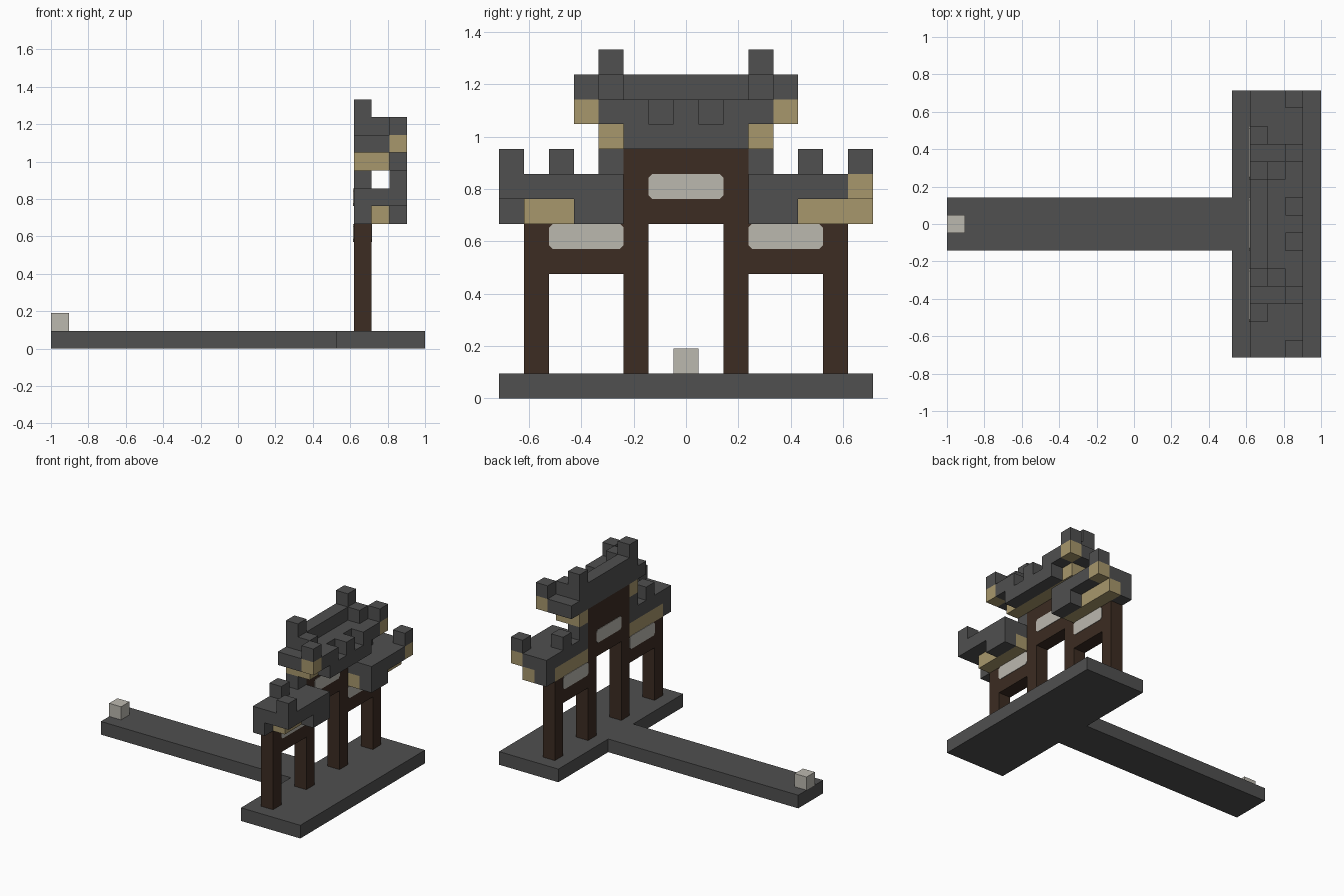
import bpy

cube = bpy.data.objects.get("Cube")
if cube:
    bpy.data.objects.remove(cube, do_unlink=True)

U = 2 / 21  # edge length of one block


def material(name, rgb):
    m = bpy.data.materials.new(name)
    m.use_nodes = True
    m.diffuse_color = (*rgb, 1)
    bsdf = m.node_tree.nodes["Principled BSDF"]
    bsdf.inputs["Base Color"].default_value = (*rgb, 1)
    bsdf.inputs["Roughness"].default_value = 0.9
    return m


STONE = material("dark_stone", (0.08, 0.08, 0.08))
TAN = material("tan_wood", (0.39, 0.31, 0.15))
BROWN = material("dark_wood", (0.045, 0.025, 0.016))
PALE = material("pale_stone", (0.50, 0.48, 0.43))


def add_mesh(name, verts, faces, mat):
    mesh = bpy.data.meshes.new(name)
    mesh.from_pydata(verts, [], faces)
    mesh.materials.append(mat)
    obj = bpy.data.objects.new(name, mesh)
    bpy.context.collection.objects.link(obj)
    return obj


def prism(name, outline, x0, x1, mat):
    """Extrude a counter-clockwise (y, z) outline along x."""
    n = len(outline)
    verts = [(x, y, z) for x in (x0, x1) for y, z in outline]
    faces = [tuple(reversed(range(n))), tuple(range(n, 2 * n))]
    faces += [(i, (i + 1) % n, n + (i + 1) % n, n + i) for i in range(n)]
    return add_mesh(name, verts, faces, mat)


def block(name, mat, x, y, z):
    """Box over inclusive block ranges; a single number means one block."""
    (xa, xb), (ya, yb), (za, zb) = [r if isinstance(r, tuple) else (r, r) for r in (x, y, z)]
    y0, y1 = (ya - 7.5) * U, (yb - 6.5) * U
    z0, z1 = za * U, (zb + 1) * U
    return prism(name, [(y0, z0), (y1, z0), (y1, z1), (y0, z1)],
                 (xa - 10.5) * U, (xb - 9.5) * U, mat)


def pair(name, mat, x, y, z):
    """The same box on both ends of the gate."""
    a, b = y if isinstance(y, tuple) else (y, y)
    block(name + "_right", mat, x, (a, b), z)
    block(name + "_left", mat, x, (14 - b, 14 - a), z)


def panel(name, y, z):
    """Pale plates with clipped corners on both faces of the frame."""
    y0, y1 = (y[0] - 7.5) * U, (y[1] - 6.5) * U
    z0, z1, c = z * U, (z + 1) * U, 0.014
    outline = [(y0 + c, z0), (y1 - c, z0), (y1, z0 + c), (y1, z1 - c),
               (y1 - c, z1), (y0 + c, z1), (y0, z1 - c), (y0, z0 + c)]
    for side, x in (("back", 6.5 * U), ("front", 7.5 * U)):
        prism(name + "_" + side, outline, x - 0.003, x + 0.003, PALE)


# Ground slab, path and marker
block("ground_slab", STONE, (16, 20), (0, 14), 0)
block("path", STONE, (0, 15), (6, 8), 0)
block("path_marker", PALE, 0, 7, 1)

# Timber frame
pair("outer_post", BROWN, 17, 1, (1, 6))
pair("inner_post", BROWN, 17, 5, (1, 10))
pair("side_beam", BROWN, 17, (2, 4), (5, 6))
block("centre_beam", BROWN, 17, (6, 8), (7, 10))
panel("side_panel_right", (2, 4), 6)
panel("side_panel_left", (10, 12), 6)
panel("centre_panel", (6, 8), 8)

# Lower roofs
pair("lower_roof", STONE, (17, 18), (0, 4), 8)
pair("lower_roof_edge", STONE, 19, (1, 4), 8)
pair("lower_eave", STONE, 19, (3, 4), 7)
pair("lower_roof_end", STONE, 17, 0, 7)
pair("lower_trim", TAN, (17, 18), (1, 4), 7)
pair("lower_corner_tip", STONE, 19, 0, 9)
pair("lower_ridge_knob", STONE, 17, 2, 9)
pair("lower_ridge_step", STONE, 17, 4, 9)
block("lower_corner_right", STONE, 19, 0, 8)
block("lower_corner_left", TAN, 19, 14, 8)
block("lower_trim_end_left", TAN, 18, 14, 7)

# Upper roof
block("upper_roof", STONE, (17, 18), (3, 11), 11)
block("upper_eave", STONE, 19, (5, 9), 10)
block("upper_trim", TAN, 18, (5, 9), 10)
block("upper_ridge", STONE, 17, (4, 10), 12)
block("upper_edge_centre", STONE, 19, 7, 11)
pair("upper_edge", STONE, 19, (4, 5), 11)
pair("upper_end_trim", TAN, (17, 18), 4, 10)
pair("upper_corner", TAN, 19, 3, 11)
pair("upper_corner_tip", STONE, 19, 3, 12)
pair("upper_ridge_step", STONE, 18, 4, 12)
pair("upper_ridge_knob", STONE, 17, 4, 13)
